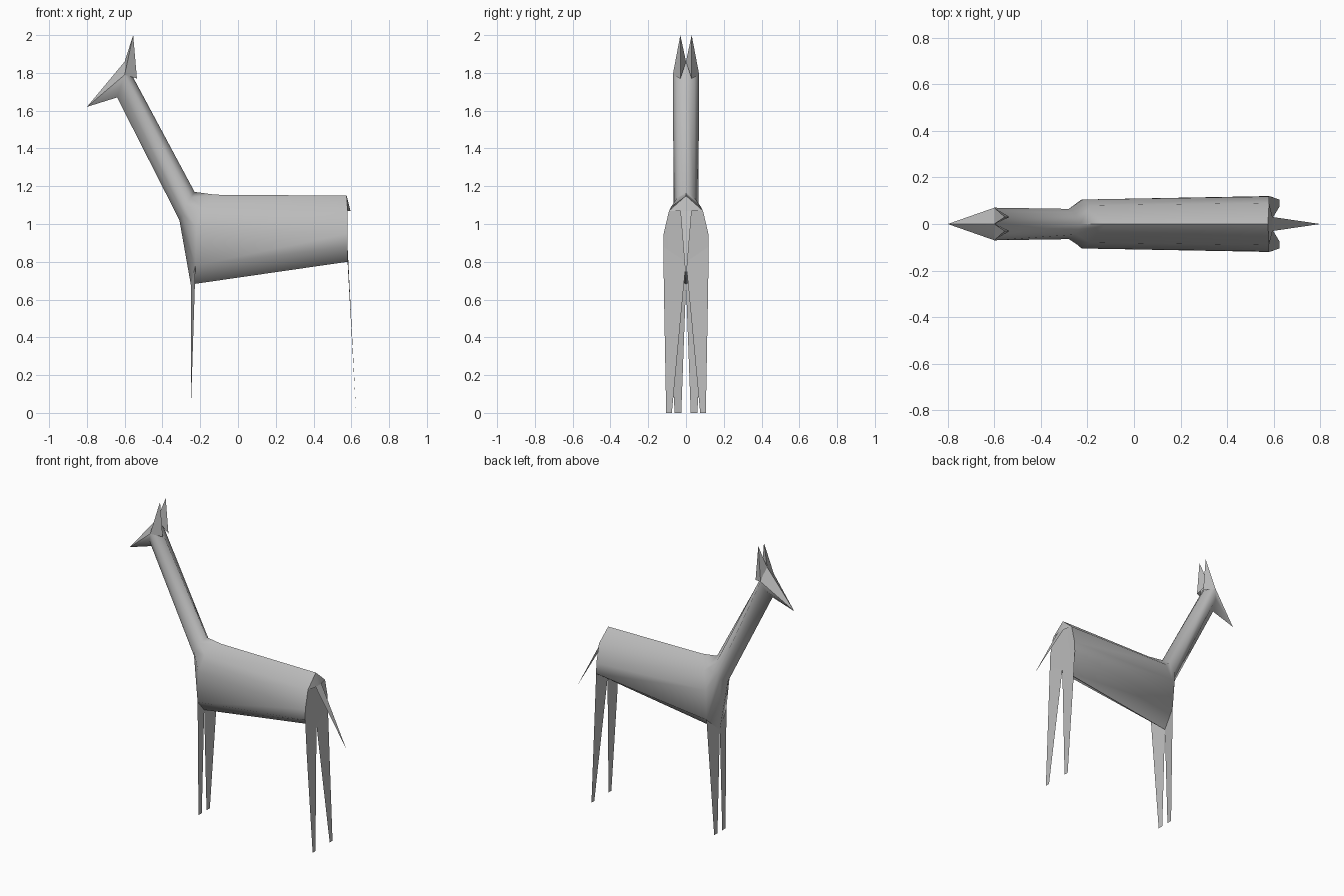
import bpy
import bmesh
import math

cube = bpy.data.objects.get("Cube")
if cube:
    bpy.data.objects.remove(cube, do_unlink=True)

grey = bpy.data.materials.new("plain grey")
grey.use_nodes = True
COLOUR = (0.5, 0.5, 0.5, 1)
grey.diffuse_color = COLOUR
for node in grey.node_tree.nodes:
    if node.type == "BSDF_PRINCIPLED":
        node.inputs["Base Color"].default_value = COLOUR


def build(name, faces, sides=(1, -1), solid=False, angle=60):
    """Make an object from faces of the +y half, mirrored for each side."""
    bm = bmesh.new()
    for side in sides:
        for face in faces:
            verts = [bm.verts.new((x, y * side, z)) for x, y, z in face]
            bm.faces.new(verts if side > 0 else verts[::-1])
    bmesh.ops.remove_doubles(bm, verts=bm.verts[:], dist=0.0005)
    if solid:
        bmesh.ops.recalc_face_normals(bm, faces=bm.faces[:])
    mesh = bpy.data.meshes.new(name)
    bm.to_mesh(mesh)
    bm.free()
    mesh.materials.append(grey)
    mesh.shade_smooth()
    mesh.set_sharp_from_angle(angle=math.radians(angle))
    obj = bpy.data.objects.new(name, mesh)
    bpy.context.collection.objects.link(obj)
    return obj


def bridge(a, b):
    """Quads between two half sections, ordered from spine to belly."""
    return [(a[i], a[i + 1], b[i + 1], b[i]) for i in range(len(a) - 1)]


# Half sections, each from the spine down to the underside
muzzle = (-0.8, 0, 1.62)
head = [(-0.6, 0, 1.86), (-0.595, 0.045, 1.825), (-0.6, 0.07, 1.79),
        (-0.62, 0.05, 1.73), (-0.64, 0, 1.67)]
neck = [(-0.23, 0, 1.17), (-0.25, 0.045, 1.14), (-0.28, 0.065, 1.09),
        (-0.29, 0.05, 1.05), (-0.31, 0, 1.02)]
shoulder = [(-0.12, 0, 1.155), (-0.19, 0.08, 1.09), (-0.22, 0.105, 0.98),
            (-0.225, 0.105, 0.78), (-0.25, 0, 0.68)]
rump = [(0.575, 0, 1.15), (0.58, 0.09, 1.07), (0.58, 0.118, 0.95),
        (0.58, 0.12, 0.88), (0.58, 0, 0.8)]

# Head, neck and body as one skin
skin = [(muzzle, head[i + 1], head[i]) for i in range(len(head) - 1)]
skin += bridge(head, neck) + bridge(neck, shoulder) + bridge(shoulder, rump)
skin.append(rump)
build("body", skin, solid=True)

# Flap above the tail, and the flat tail
tail_side = (0.595, 0.03, 1.07)
tail_mid = (0.595, 0, 1.07)
build("rump_flap", [(rump[0], rump[1], tail_side, tail_mid)])
build("tail", [(tail_mid, tail_side, (0.8, 0, 0.7))])

# Flat blade legs, ears hollowed into pointed wedges
front_leg = [(shoulder[4], shoulder[3], (-0.25, 0.06, 0), (-0.25, 0.025, 0))]
rear_leg = [(rump[4], rump[3], (0.59, 0.117, 0.65), (0.625, 0.105, 0), (0.625, 0.075, 0))]
crown, cheek = head[0], head[2]
tip, fold = (-0.555, 0.03, 2.0), (-0.535, 0.03, 1.77)
ear = [(crown, fold, tip), (cheek, tip, fold), (crown, tip, cheek)]
for label, side in (("left", 1), ("right", -1)):
    build(label + "_front_leg", front_leg, (side,))
    build(label + "_rear_leg", rear_leg, (side,))
    build(label + "_ear", ear, (side,), angle=40)
